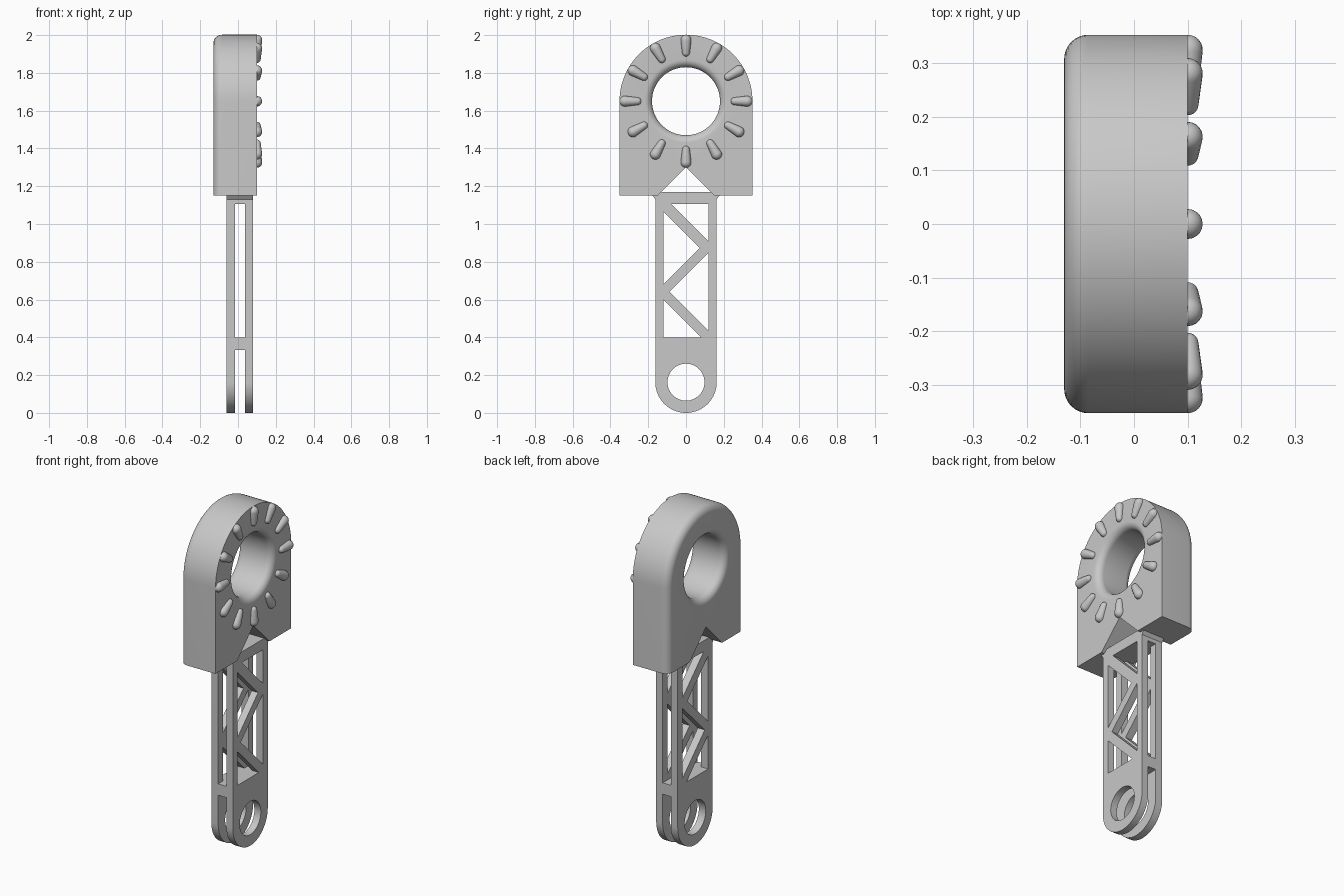
import bpy, bmesh, math
from mathutils import Vector

if "Cube" in bpy.data.objects:
    bpy.data.objects.remove(bpy.data.objects["Cube"])

grey = bpy.data.materials.new("light grey plastic")
grey.diffuse_color = (0.58, 0.58, 0.58, 1)
grey.use_nodes = True
grey.node_tree.nodes["Principled BSDF"].inputs["Base Color"].default_value = grey.diffuse_color
HEAD_Z = 1.65


def loft(name, rings):
    """Closed solid from rings of (x, y, z) points."""
    bm = bmesh.new()
    rows = [[bm.verts.new(p) for p in ring] for ring in rings]
    n = len(rows[0])
    for a, b in zip(rows, rows[1:]):
        for i in range(n):
            j = (i + 1) % n
            bm.faces.new((a[i], a[j], b[j], b[i]))
    bm.faces.new(rows[0])
    bm.faces.new(rows[-1])
    bmesh.ops.recalc_face_normals(bm, faces=bm.faces)
    mesh = bpy.data.meshes.new(name)
    bm.to_mesh(mesh)
    bm.free()
    obj = bpy.data.objects.new(name, mesh)
    bpy.context.collection.objects.link(obj)
    return obj


def prism(name, outline, x0, x1):
    """Side profile of (y, z) points pushed along x."""
    return loft(name, [[(x, y, z) for y, z in outline] for x in (x0, x1)])


def box(name, x0, x1, y0, y1, z0, z1):
    return prism(name, [(y0, z0), (y1, z0), (y1, z1), (y0, z1)], x0, x1)


def arc(r, zc, a0, a1, n):
    return [(r * math.cos(a0 + (a1 - a0) * i / n),
             zc + r * math.sin(a0 + (a1 - a0) * i / n)) for i in range(n + 1)]


def circle(r, zc, n):
    return arc(r, zc, 0, 2 * math.pi, n)[:-1]


def cut(obj, cutters):
    for c in cutters:
        c.hide_render = True
        mod = obj.modifiers.new("cut", 'BOOLEAN')
        mod.operation = 'DIFFERENCE'
        mod.solver = 'EXACT'
        mod.object = c
        bpy.context.view_layer.objects.active = obj
        bpy.ops.object.modifier_apply(modifier=mod.name)
        bpy.data.objects.remove(c)


def finish(obj):
    obj.data.materials.clear()
    obj.data.materials.append(grey)
    bpy.ops.object.select_all(action='DESELECT')
    obj.select_set(True)
    bpy.context.view_layer.objects.active = obj
    bpy.ops.object.shade_smooth_by_angle(angle=math.radians(30))


# Arched head: back rim rounded, bottom left square
def arch(r):
    return arc(r, HEAD_Z, 0, math.pi, 64) + [(-r, 1.15), (r, 1.15)]


F = 0.045
rings = []
for i in range(9):
    t = math.pi / 2 * i / 8
    r, x = 0.352 - F * (1 - math.sin(t)), -0.13 + F * (1 - math.cos(t))
    rings.append([(x, y, z) for y, z in arch(r)])
rings.append([(0.10, y, z) for y, z in arch(0.352)])
head = loft("arched_head", rings)

# Ring hole with flared mouths on both sides
H, G = 0.18, 0.04
steps = [math.pi / 2 * i / 8 for i in range(9)]
profile = [(-0.16, H + G)]
profile += [(-0.13 + G * (1 - math.cos(t)), H + G * (1 - math.sin(t))) for t in steps]
profile += [(0.10 - G * (1 - math.cos(t)), H + G * (1 - math.sin(t))) for t in reversed(steps)]
profile += [(0.13, H + G)]
hole = loft("ring_hole_cutter",
            [[(x, y, z) for y, z in circle(r, HEAD_Z, 64)] for x, r in profile])
notch = prism("notch_cutter", [(-0.20, 1.10), (0.20, 1.10), (0, 1.30)], -0.2, 0.2)
cut(head, [hole, notch])
finish(head)

# Twin-plate stem with rounded foot and small shoulders under the head
R = 0.1625
outline = arc(R, R, math.pi, 2 * math.pi, 40)
outline += [(R, 1.13), (0.178, 1.152), (0.178, 1.17),
            (-0.178, 1.17), (-0.178, 1.152), (-R, 1.13)]
stem = prism("truss_stem", outline, -0.06, 0.08)
W = 0.12
windows = [
    [(-0.08, 1.107), (W, 1.107), (W, 0.907)],
    [(-W, 1.065), (-W, 0.68), (0.0725, 0.8725)],
    [(W, 0.85), (W, 0.433), (-0.0885, 0.6415)],
    [(-W, 0.60), (-W, 0.40), (0.08, 0.40)],
]
cutters = [prism("window_cutter", w, -0.2, 0.2) for w in windows]
cutters.append(prism("foot_hole_cutter", circle(0.098, R, 48), -0.2, 0.2))
cutters += [box("slot_cutter", -0.015, 0.038, -0.3, 0.3, z0, z1)
            for z0, z1 in ((-0.1, 0.333), (0.40, 1.107))]
cut(stem, cutters)
finish(stem)

# Twelve tapered round-ended ribs around the ring hole
c0, r0, c1, r1 = 0.257, 0.020, 0.324, 0.028
lean = math.asin((r1 - r0) / (c1 - c0))
stations = []
for c, r, a0, a1 in ((c0, r0, math.radians(179), math.pi / 2 + lean),
                     (c1, r1, math.pi / 2 + lean, math.radians(1))):
    for i in range(7):
        a = a0 + (a1 - a0) * i / 6
        stations.append((c + r * math.cos(a), r * math.sin(a)))
for k in range(12):
    a = k * math.pi / 6
    out = Vector((0, math.sin(a), math.cos(a)))
    side = Vector((0, math.cos(a), -math.sin(a)))
    center = Vector((0.10, 0, HEAD_Z))
    rib = loft(f"rib_{k + 1}", [
        [center + out * d + side * (r * math.cos(q)) + Vector((r * math.sin(q), 0, 0))
         for q in (math.pi * 2 * j / 20 for j in range(20))]
        for d, r in stations])
    # keep only the half standing proud of the head face
    bm = bmesh.new()
    bm.from_mesh(rib.data)
    bmesh.ops.bisect_plane(bm, geom=bm.verts[:] + bm.edges[:] + bm.faces[:],
                           plane_co=(0.0985, 0, 0), plane_no=(1, 0, 0), clear_inner=True)
    bmesh.ops.holes_fill(bm, edges=[e for e in bm.edges if e.is_boundary])
    bmesh.ops.recalc_face_normals(bm, faces=bm.faces)
    bm.to_mesh(rib.data)
    bm.free()
    finish(rib)
